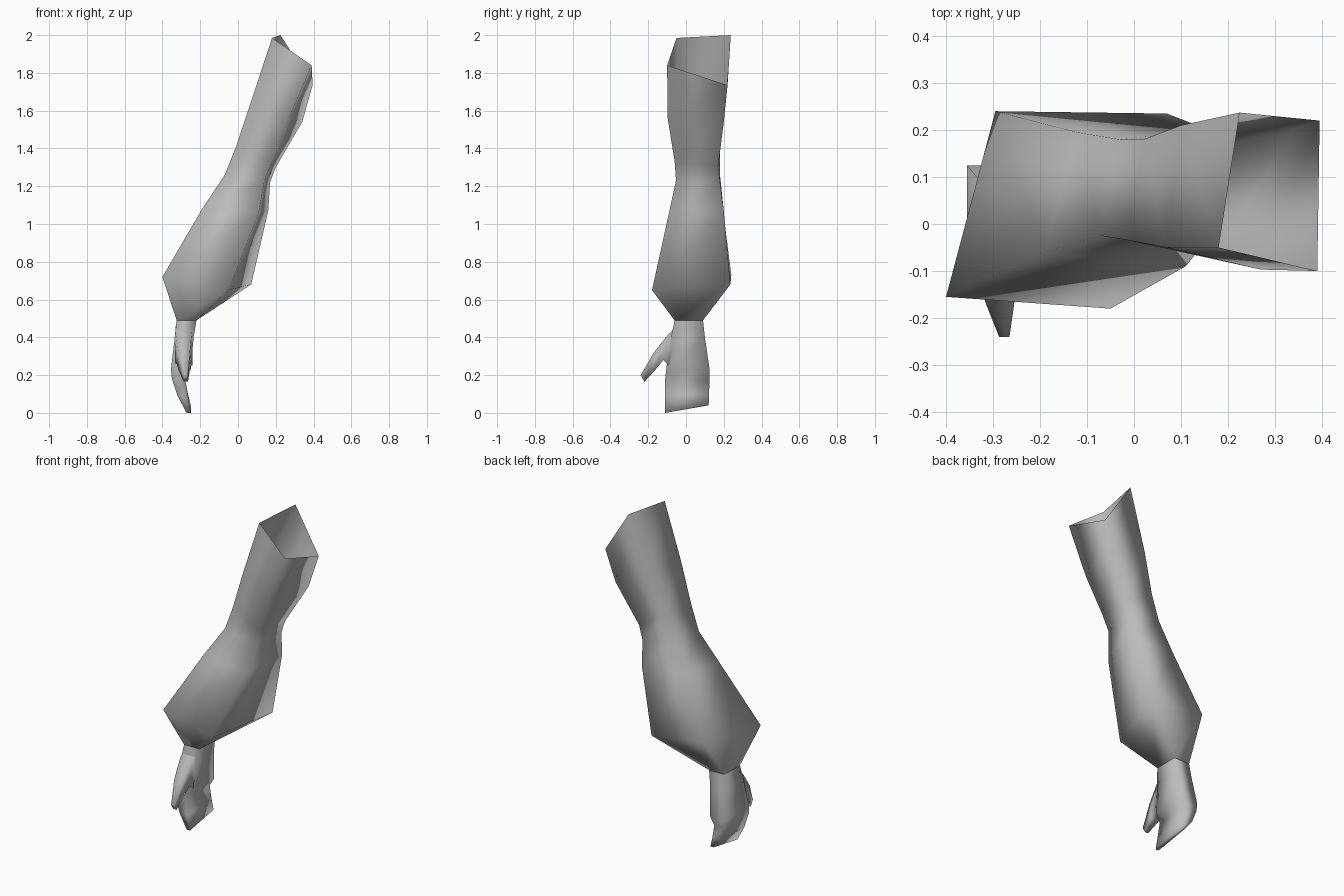
import bpy
import bmesh

# Remove the default cube only
default_cube = bpy.data.objects.get("Cube")
if default_cube:
    bpy.data.objects.remove(default_cube, do_unlink=True)

# Single plain grey for the whole model
grey = bpy.data.materials.new("plain_grey")
grey.use_nodes = True
colour = (0.5, 0.5, 0.5, 1)
grey.diffuse_color = colour
shader = next(n for n in grey.node_tree.nodes if n.type == "BSDF_PRINCIPLED")
shader.inputs["Base Color"].default_value = colour
shader.inputs["Roughness"].default_value = 0.8


def loft(name, sections, cap_end=False):
    """Skin a run of equal-sized sections into one smooth tube."""
    bm = bmesh.new()
    rings = [[bm.verts.new(point) for point in section] for section in sections]
    count = len(rings[0])
    for upper, lower in zip(rings, rings[1:]):
        for i in range(count):
            j = (i + 1) % count
            bm.faces.new((upper[i], lower[i], lower[j], upper[j]))
    if cap_end:
        bm.faces.new(rings[-1])
    bmesh.ops.recalc_face_normals(bm, faces=bm.faces[:])
    for face in bm.faces:
        face.smooth = True
    mesh = bpy.data.meshes.new(name)
    bm.to_mesh(mesh)
    bm.free()
    mesh.materials.append(grey)
    part = bpy.data.objects.new(name, mesh)
    bpy.context.collection.objects.link(part)
    return part


def palm_section(x_back, x_palm, y_front, y_rear, z_front, z_rear):
    """Four corners of a slice across the hand."""
    return [(x_back, y_front, z_front), (x_back, y_rear, z_rear),
            (x_palm, y_rear, z_rear), (x_palm, y_front, z_front)]


def thumb_section(x_back, x_palm, upper, lower):
    """Four corners of a slice across the thumb, from (y, z) pairs."""
    return [(x_back, *upper), (x_palm, *upper), (x_palm, *lower), (x_back, *lower)]


# Sleeve: slanted open tube, narrow at the elbow, flared and then drawn in at the wrist
wrist = palm_section(-.325, -.22, -.06, .09, .49, .49)
sleeve_sections = [
    # upper opening
    [(.18, -.05, 1.985), (.225, .237, 2), (.395, .22, 1.735), (.39, -.1, 1.84)],
    # upper arm
    [(.07, -.05, 1.65), (.1, .21, 1.65), (.34, .2, 1.54), (.27, -.097, 1.56)],
    # above the elbow
    [(-.01, -.035, 1.41), (.02, .18, 1.41), (.2, .17, 1.3), (.18, -.06, 1.33)],
    # elbow
    [(-.07, -.025, 1.26), (-.03, .18, 1.26), (.17, .18, 1.22), (.14, -.053, 1.23)],
    # forearm
    [(-.19, -.06, 1.08), (-.12, .195, 1.08), (.16, .2, 1.07), (.11, -.09, 1.06)],
    # flared cuff
    [(-.4, -.155, .72), (-.295, .24, .73), (.07, .235, .68), (-.05, -.18, .65)],
    wrist,
]
loft("sleeve", sleeve_sections)

# Hand: palm and joined fingers, curling gently toward the tip
hand_sections = [
    wrist,
    palm_section(-.335, -.235, -.08, .1, .4, .4),
    palm_section(-.355, -.25, -.105, .125, .23, .23),
    palm_section(-.35, -.28, -.11, .125, .18, .18),
    palm_section(-.32, -.265, -.11, .122, .09, .1),
    palm_section(-.272, -.25, -.11, .12, 0, .04),
]
loft("hand", hand_sections, cap_end=True)

# Thumb: tapers forward and down from the side of the palm
thumb_sections = [
    thumb_section(-.33, -.24, (-.05, .46), (-.09, .25)),
    thumb_section(-.33, -.245, (-.09, .42), (-.12, .28)),
    thumb_section(-.315, -.255, (-.17, .32), (-.165, .225)),
    thumb_section(-.287, -.265, (-.24, .2), (-.22, .165)),
]
loft("thumb", thumb_sections, cap_end=True)
